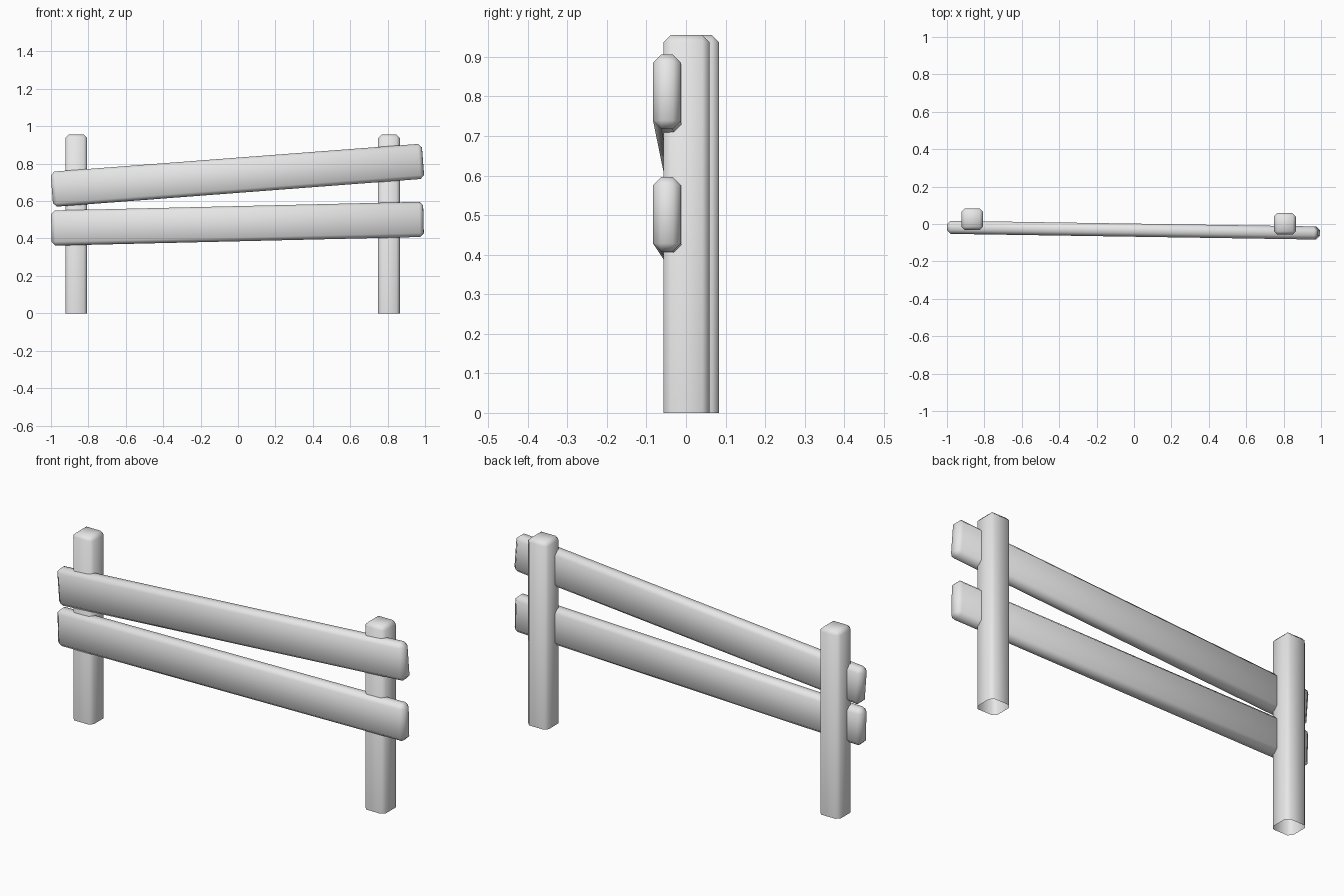
import bpy
import bmesh
from mathutils import Matrix, Vector

cube = bpy.data.objects.get("Cube")
if cube:
    bpy.data.objects.remove(cube, do_unlink=True)

# One plain grey for the whole fence
grey = bpy.data.materials.new("plain_grey")
grey.use_nodes = True
grey.diffuse_color = (0.8, 0.8, 0.8, 1)
grey.node_tree.nodes["Principled BSDF"].inputs["Base Color"].default_value = (0.8, 0.8, 0.8, 1)


def beam(name, size, centre, tilt=0.0, yaw=0.0, chamfer=0.02, open_bottom=False):
    """Chamfered, smooth-shaded box; an open bottom keeps a square cut foot."""
    bm = bmesh.new()
    bmesh.ops.create_cube(bm, size=1)
    bmesh.ops.scale(bm, vec=Vector(size), verts=bm.verts)
    if open_bottom:
        foot = [f for f in bm.faces if f.normal.z < -0.9]
        bmesh.ops.delete(bm, geom=foot, context='FACES_ONLY')
    edges = [e for e in bm.edges if not e.is_boundary]
    bmesh.ops.bevel(bm, geom=edges, offset=chamfer, segments=1,
                    profile=0.5, affect='EDGES')
    for f in bm.faces:
        f.smooth = True
    turn = Matrix.Rotation(yaw, 4, 'Z') @ Matrix.Rotation(-tilt, 4, 'Y')
    bm.transform(Matrix.Translation(centre) @ turn)
    mesh = bpy.data.meshes.new(name)
    bm.to_mesh(mesh)
    bm.free()
    mesh.materials.append(grey)
    obj = bpy.data.objects.new(name, mesh)
    bpy.context.collection.objects.link(obj)
    return obj


# Upright posts, slightly staggered in depth
post_height = 0.955
for name, x, y in (("right_post", -0.865, 0.026), ("left_post", 0.807, 0.001)):
    beam(name, (0.116, 0.116, post_height), (x, y, post_height / 2),
         chamfer=0.018, open_bottom=True)

# Crooked rails across the front
for name, z, tilt in (("upper_rail", 0.738, 0.0757), ("lower_rail", 0.479, 0.0236)):
    beam(name, (1.99, 0.07, 0.188), (-0.003, -0.033, z), tilt=tilt, yaw=-0.0155)
